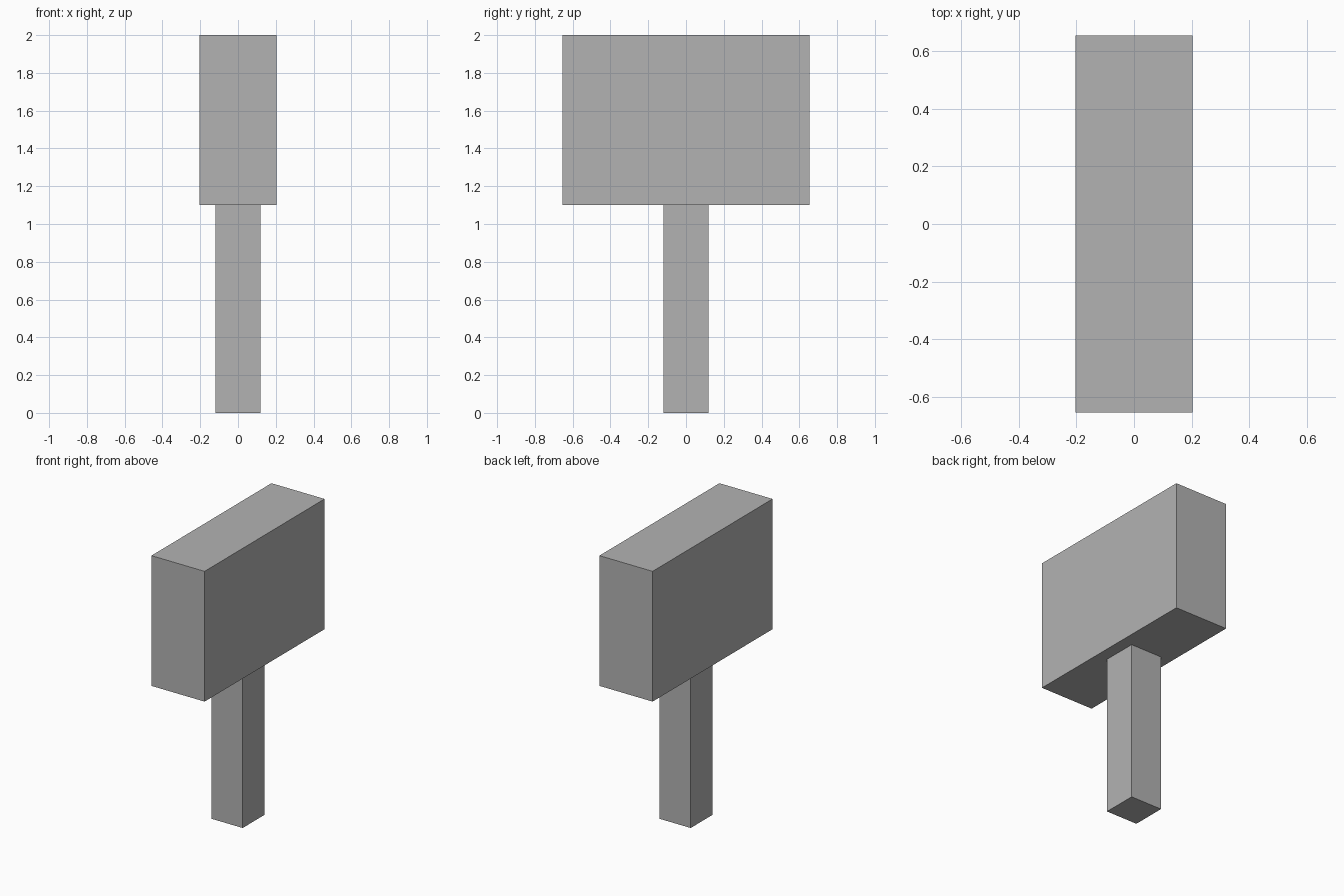
import bpy

# Remove the default object
cube = bpy.data.objects.get("Cube")
if cube:
    bpy.data.objects.remove(cube, do_unlink=True)

# Single flat grey
GREY = (0.45, 0.45, 0.45, 1.0)
grey = bpy.data.materials.new("plain grey")
grey.use_nodes = True
grey.diffuse_color = GREY
grey.node_tree.nodes["Principled BSDF"].inputs["Base Color"].default_value = GREY


def box(name, width, depth, bottom, top):
    """Add a box centred on x and y, spanning bottom to top."""
    bpy.ops.mesh.primitive_cube_add(size=1, location=(0, 0, (bottom + top) / 2))
    obj = bpy.context.object
    obj.name = name
    obj.scale = (width, depth, top - bottom)
    bpy.ops.object.transform_apply(location=False, rotation=False, scale=True)
    obj.data.materials.append(grey)
    return obj


# Square handle and the wide block on top of it
box("handle", 0.24, 0.24, 0, 1.10)
box("hammer_head", 0.406, 1.31, 1.10, 2)
